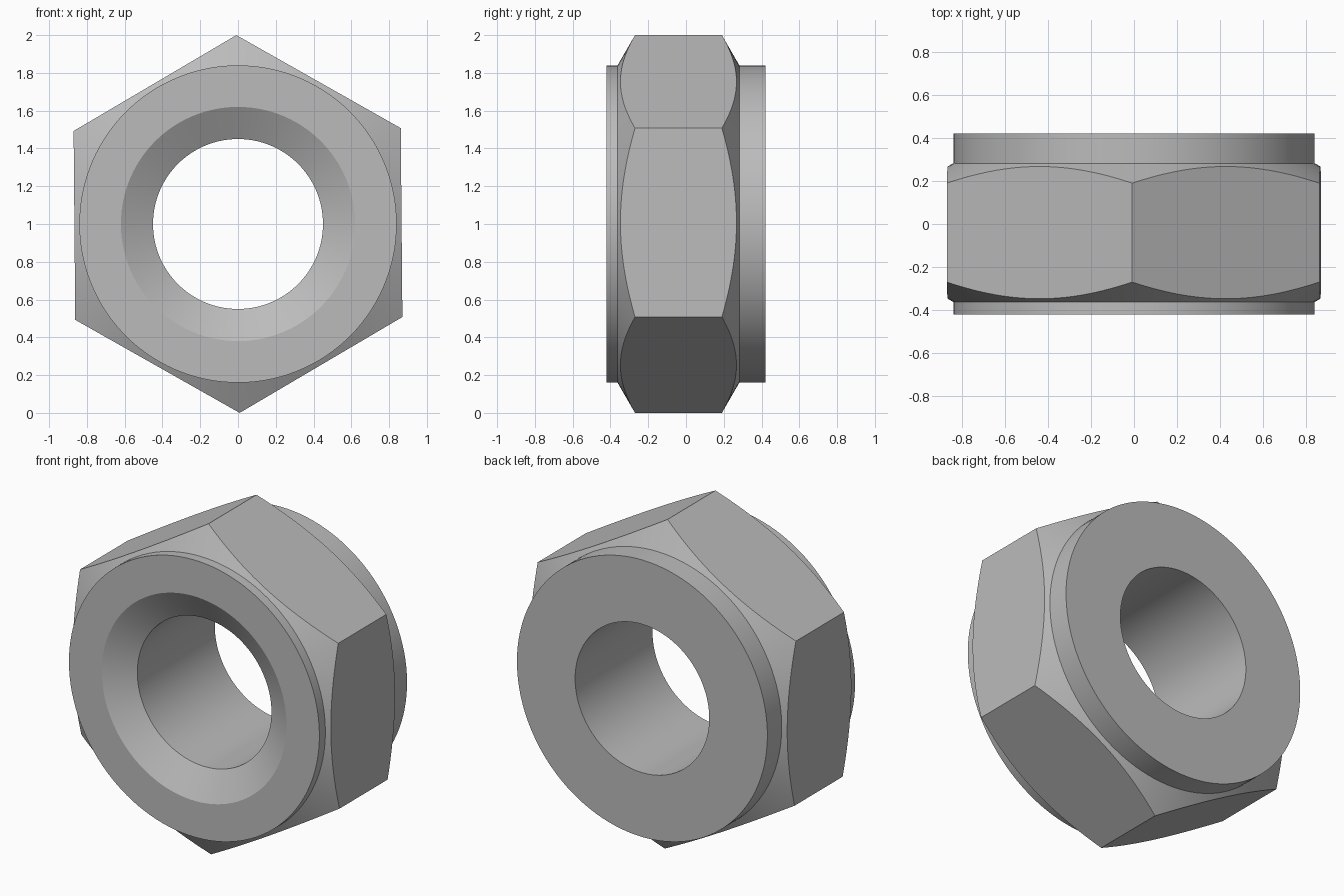
import bpy
import bmesh
import math
from mathutils import Vector, Matrix

cube = bpy.data.objects.get("Cube")
if cube:
    bpy.data.objects.remove(cube, do_unlink=True)

# Dimensions
APOTHEM = math.cos(math.pi / 6)
BORE, SINK, COLLAR = 0.45, 0.62, 0.84
RIM = 1.05                      # blank is wider than the hexagon corners
SLOPE = math.tan(math.radians(30))
FRONT, BACK = -0.42, 0.42
CENTRE = Vector((0, 0, 1))
TWIST = math.radians(0.5)

# Material
steel = bpy.data.materials.new("steel_grey")
steel.use_nodes = True
grey = (0.5, 0.5, 0.5, 1)
steel.diffuse_color = grey
steel.node_tree.nodes["Principled BSDF"].inputs["Base Color"].default_value = grey


def chamfer(corner_y, radius, side):
    """Depth of the conical chamfer at a radius."""
    return corner_y + side * (1 - radius) * SLOPE


# Turned blank: bore, countersink, collars and chamfer cones
profile = [
    (BORE, BACK),
    (BORE, FRONT + (SINK - BORE) * SLOPE),
    (SINK, FRONT),
    (COLLAR, FRONT),
    (COLLAR, chamfer(-0.27, COLLAR, -1)),
    (RIM, chamfer(-0.27, RIM, -1)),
    (RIM, chamfer(0.19, RIM, 1)),
    (COLLAR, chamfer(0.19, COLLAR, 1)),
    (COLLAR, BACK),
]
bm = bmesh.new()
verts = [bm.verts.new((r, y, 0)) for r, y in profile]
edges = [bm.edges.new((v, verts[i - 1])) for i, v in enumerate(verts)]
bmesh.ops.spin(bm, geom=verts + edges, cent=(0, 0, 0), axis=(0, 1, 0),
               angle=math.tau, steps=120, use_merge=True)
bmesh.ops.remove_doubles(bm, verts=bm.verts, dist=1e-5)

# Six wrench flats sliced off the blank
for k in range(6):
    a = k * math.pi / 3
    normal = Vector((math.cos(a), 0, math.sin(a)))
    cut = bmesh.ops.bisect_plane(
        bm, geom=bm.verts[:] + bm.edges[:] + bm.faces[:], dist=1e-6,
        plane_co=normal * APOTHEM, plane_no=normal, clear_outer=True)
    loop = [e for e in cut["geom_cut"] if isinstance(e, bmesh.types.BMEdge)]
    bmesh.ops.contextual_create(bm, geom=loop)

bmesh.ops.recalc_face_normals(bm, faces=bm.faces)
bm.transform(Matrix.Translation(CENTRE) @ Matrix.Rotation(-TWIST, 4, 'Y'))

mesh = bpy.data.meshes.new("hex_nut")
bm.to_mesh(mesh)
bm.free()
mesh.materials.append(steel)
nut = bpy.data.objects.new("hex_nut", mesh)
bpy.context.collection.objects.link(nut)

# Smooth turned surfaces, crisp edges
bpy.ops.object.select_all(action='DESELECT')
nut.select_set(True)
bpy.context.view_layer.objects.active = nut
bpy.ops.object.shade_smooth_by_angle(angle=math.radians(20))
